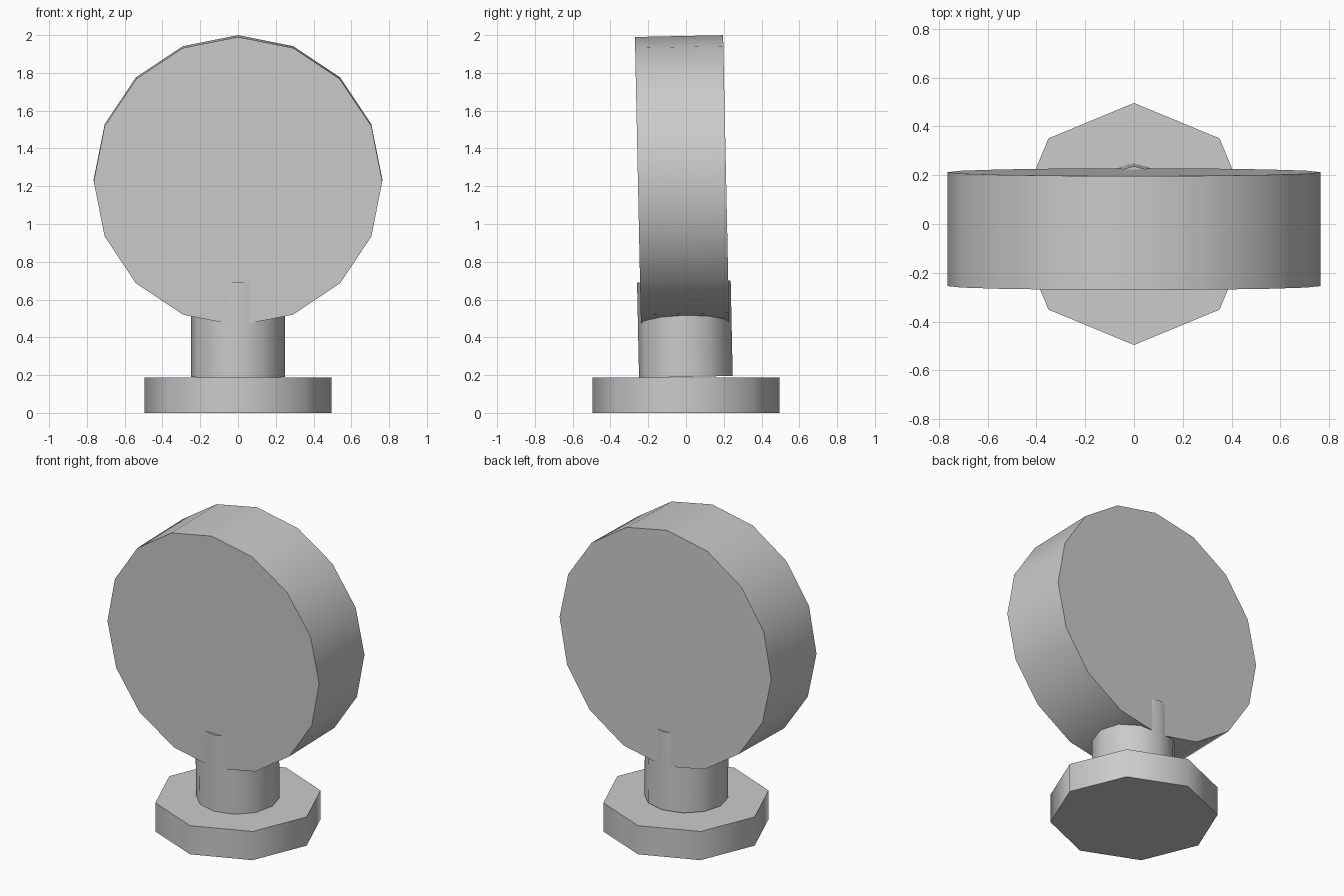
import bpy
import math

cube = bpy.data.objects.get("Cube")
if cube:
    bpy.data.objects.remove(cube, do_unlink=True)

grey = bpy.data.materials.new("light grey")
grey.use_nodes = True
GREY = (0.6, 0.6, 0.6, 1)
grey.diffuse_color = GREY
grey.node_tree.nodes["Principled BSDF"].inputs["Base Color"].default_value = GREY

LEAN = math.radians(1.2)  # slight forward lean of the upper parts


def cylinder(name, sides, radius, depth, location, tilt=0.0):
    """Low-sided cylinder with smooth walls and flat caps."""
    bpy.ops.mesh.primitive_cylinder_add(
        vertices=sides, radius=radius, depth=depth,
        location=location, rotation=(tilt, 0, 0))
    obj = bpy.context.object
    obj.name = name
    obj.data.materials.append(grey)
    bpy.ops.object.shade_smooth_by_angle(angle=math.radians(60))
    return obj


# Octagonal foot on the ground
cylinder("base", 8, 0.496, 0.187, (0, 0, 0.0935))

# Short neck that runs up into the disc
cylinder("post", 12, 0.248, 0.505, (0, -0.006, 0.443), LEAN)

# Large upright disc facing front and back, with a corner at the very top
cylinder("disc", 16, 0.764, 0.467, (0, -0.021, 1.231), math.radians(90) + LEAN)
